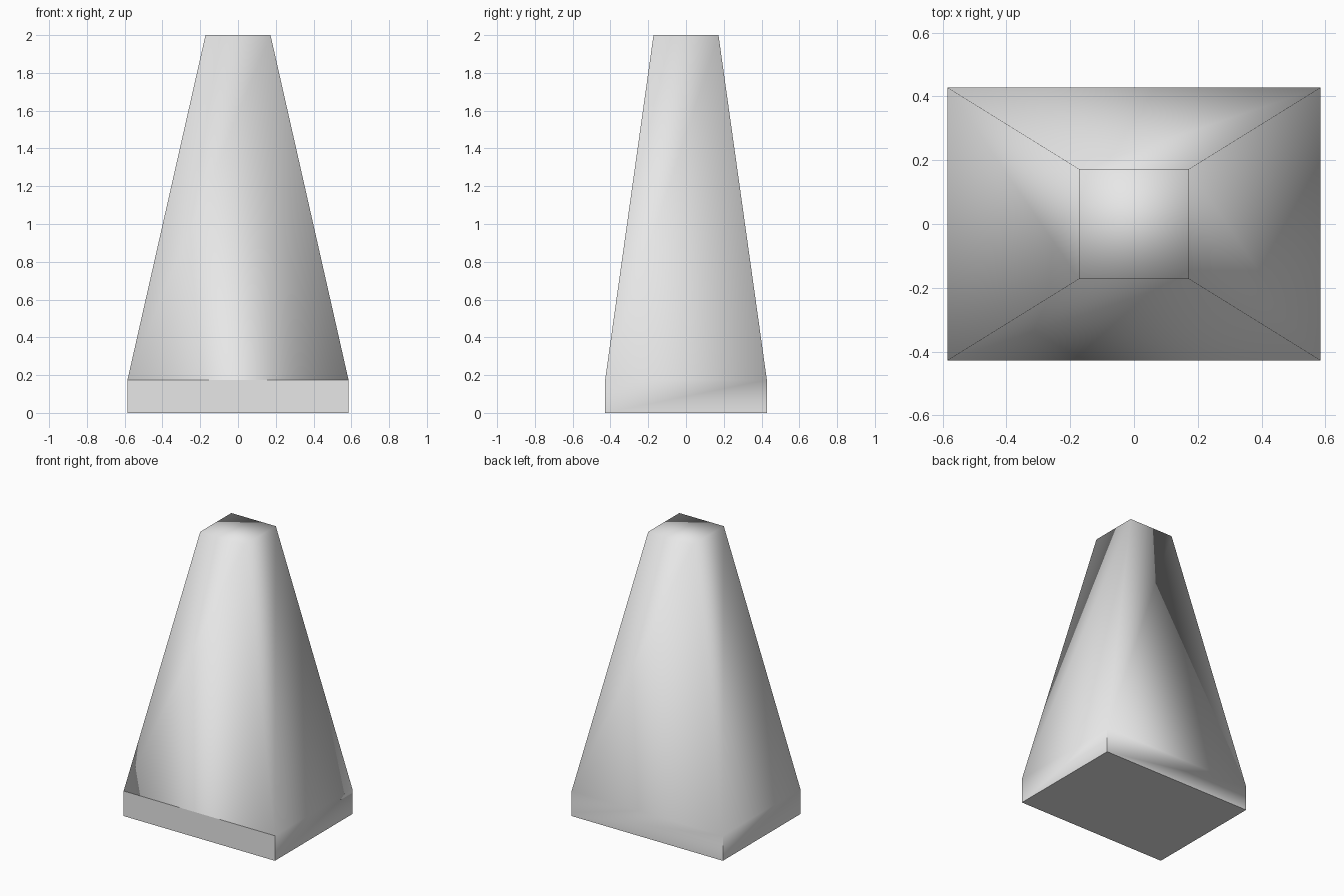
import bpy
import bmesh

# Remove the default cube
cube = bpy.data.objects.get("Cube")
if cube:
    bpy.data.objects.remove(cube, do_unlink=True)

# Plain grey material
grey = bpy.data.materials.new("light_grey")
grey.use_nodes = True
colour = (0.8, 0.8, 0.8, 1.0)
grey.diffuse_color = colour
grey.node_tree.nodes["Principled BSDF"].inputs["Base Color"].default_value = colour

# Rectangular sections as half width, half depth, height
sections = [(0.585, 0.428, 0.0), (0.585, 0.428, 0.175), (0.172, 0.172, 2.0)]
corners = [(-1, -1), (1, -1), (1, 1), (-1, 1)]

bm = bmesh.new()
rings = [[bm.verts.new((sx * w, sy * d, z)) for sx, sy in corners]
         for w, d, z in sections]

# Base band and tapering walls
for low, high in zip(rings, rings[1:]):
    for i in range(4):
        j = (i + 1) % 4
        bm.faces.new((low[i], low[j], high[j], high[i]))

# Underside and top
bm.faces.new(reversed(rings[0]))
bm.faces.new(rings[-1])
bm.normal_update()

# Smooth body; crisp underside, band corners and front ledge
for face in bm.faces:
    face.smooth = True
for edge in bm.edges:
    touches_ground = any(v.co.z < 0.01 for v in edge.verts)
    on_ledge = all(v in rings[1][:2] for v in edge.verts)
    edge.smooth = not (touches_ground or on_ledge)

mesh = bpy.data.meshes.new("tapered_block")
bm.to_mesh(mesh)
bm.free()
mesh.materials.append(grey)
block = bpy.data.objects.new("tapered_block", mesh)
bpy.context.collection.objects.link(block)
